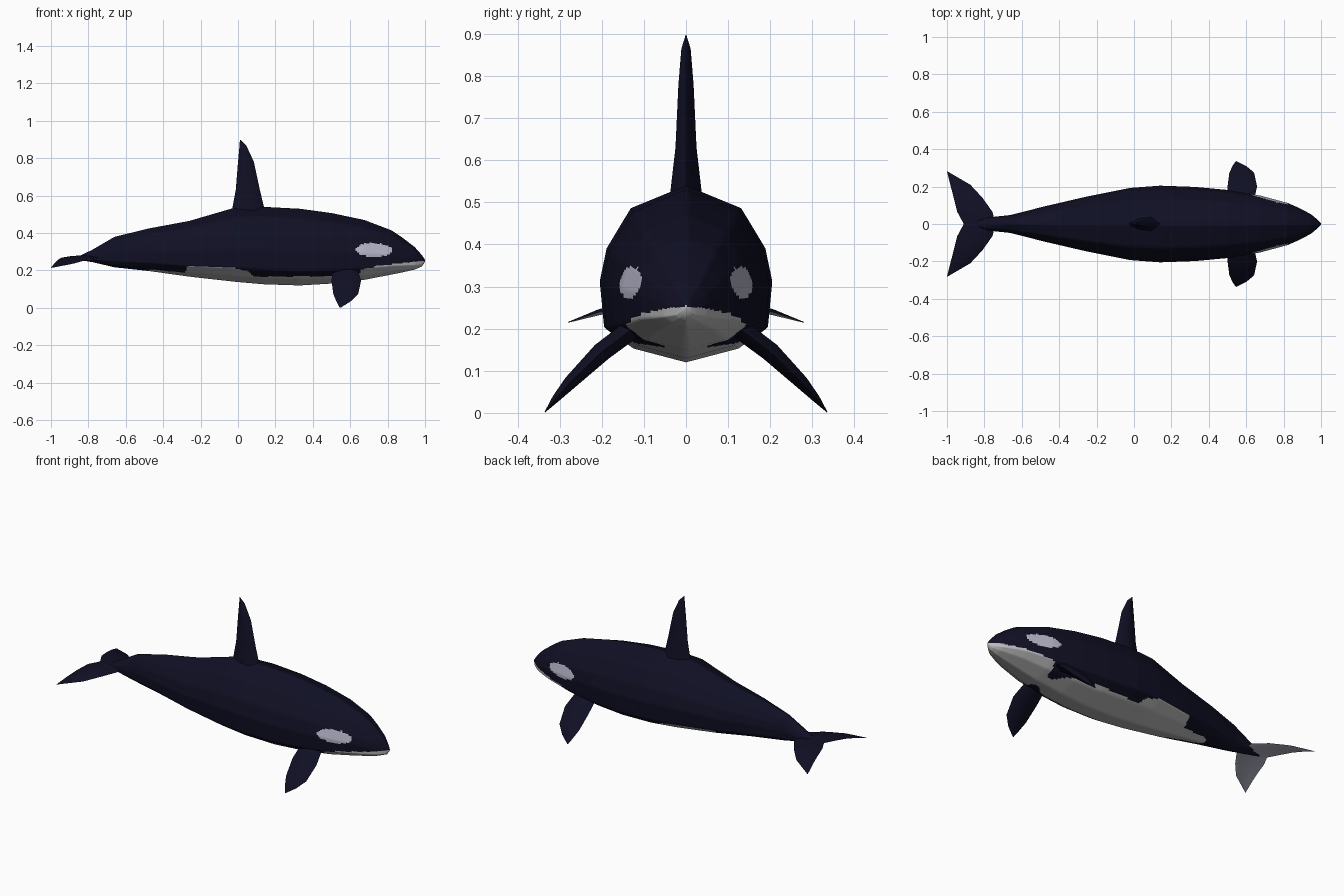
import bpy, bmesh, math

if "Cube" in bpy.data.objects:
    bpy.data.objects.remove(bpy.data.objects["Cube"])


def mat(name, c):
    m = bpy.data.materials.new(name)
    m.diffuse_color = (*c, 1)
    m.use_nodes = True
    m.node_tree.nodes["Principled BSDF"].inputs["Base Color"].default_value = m.diffuse_color
    return m


DARK = mat("blue black skin", (0.005, 0.005, 0.018))
WHITE = mat("belly white", (0.5, 0.5, 0.5))
PALE = mat("pale blue white", (0.48, 0.48, 0.6))


def lerp(table, x):
    """Piecewise linear lookup of a row (x, a, b, ...)."""
    if x <= table[0][0]:
        return table[0][1:]
    for p, q in zip(table, table[1:]):
        if x <= q[0]:
            t = (x - p[0]) / (q[0] - p[0])
            return tuple(a + (b - a) * t for a, b in zip(p[1:], q[1:]))
    return table[-1][1:]


def loft(name, rings, mats, rule=None, angle=50):
    """Skin closed rings, cap the ends and colour faces by a rule."""
    bm = bmesh.new()
    vs = [[bm.verts.new(p) for p in r] for r in rings]
    n = len(rings[0])
    for a, b in zip(vs, vs[1:]):
        for i in range(n):
            j = (i + 1) % n
            bm.faces.new((a[i], a[j], b[j], b[i]))
    bm.faces.new(vs[0])
    bm.faces.new(vs[-1])
    bmesh.ops.recalc_face_normals(bm, faces=bm.faces[:])
    bm.normal_update()
    if rule:
        for f in bm.faces:
            f.material_index = rule(f)
    me = bpy.data.meshes.new(name)
    bm.to_mesh(me)
    bm.free()
    for m in mats:
        me.materials.append(m)
    ob = bpy.data.objects.new(name, me)
    bpy.context.collection.objects.link(ob)
    bpy.ops.object.select_all(action='DESELECT')
    ob.select_set(True)
    bpy.context.view_layer.objects.active = ob
    bpy.ops.object.shade_smooth_by_angle(angle=math.radians(angle))
    return ob


# Body: x, top z, bottom z, half width
BODY = [(-.86, .272, .258, .015), (-.78, .31, .245, .035), (-.66, .38, .217, .048),
        (-.475, .425, .197, .095), (-.26, .465, .167, .145), (-.02, .535, .14, .193),
        (.14, .54, .126, .205), (.33, .53, .12, .198), (.5, .507, .13, .182),
        (.675, .47, .15, .152), (.82, .415, .178, .113), (.88, .375, .19, .087),
        (.945, .325, .205, .053), (.985, .28, .222, .02), (1.0, .257, .247, .003)]
# Half cross-section: parameter, width factor, height factor
SECTION = [(0, 0, 1), (1, .64, .87), (2, .92, .64), (3, 1, .45),
           (4, .95, .19), (5, .63, .08), (6, 0, 0)]
# Height of the upper edge of the white belly along x
BELLY = [(-.5, .19), (-.47, .206), (-.28, .188), (-.275, .222), (-.04, .217),
         (.05, .197), (.09, .166), (.49, .17), (.6, .157), (.64, .16),
         (.66, .205), (.78, .23), (1.0, .252)]


def body_ring(x):
    top, bot, w = lerp(BODY, x)
    k = 8
    half = [lerp(SECTION, i / k) for i in range(6 * k + 1)]
    pts = half + [(-a, b) for a, b in half[-2:0:-1]]
    return [(x, a * w, bot + b * (top - bot)) for a, b in pts]


def body_colour(f):
    c = f.calc_center_median()
    dx = c.x - .728
    dz = c.z - .31 + dx * .03
    if (dx / .098) ** 2 + (dz / .037) ** 2 < 1:
        return 2                       # eye patch
    if c.x > -.5 and c.z < lerp(BELLY, c.x)[0]:
        return 1                       # belly and chin
    return 0


STEPS = 200
loft("body", [body_ring(-.86 + 1.86 * i / STEPS) for i in range(STEPS + 1)],
     [DARK, WHITE, PALE], body_colour, 80)


def fin_ring(front, back, centre, normal, thick):
    """Lens section running along x; centre and normal lie in the yz plane."""
    prof = [(0, 0), (.3, 1), (.7, .75), (1, 0), (.7, -.75), (.3, -1)]
    return [(front + (back - front) * u, centre[0] + normal[0] * v * thick,
             centre[1] + normal[1] * v * thick) for u, v in prof]


# Dorsal fin: z, front x, back x, half thickness
DORSAL = [(.47, .165, -.04, .042), (.535, .14, -.03, .036), (.63, .117, -.012, .025),
          (.78, .085, 0, .018), (.865, .046, .008, .011), (.897, .014, .01, .001)]
loft("dorsal_fin", [fin_ring(a, b, (0, z), (1, 0), t) for z, a, b, t in DORSAL], [DARK])

# Side fins: y, z, front x, back x, half thickness
FLIPPER = [(.12, .205, .64, .505, .024), (.2, .145, .658, .5, .023),
           (.275, .072, .642, .51, .016), (.31, .033, .6, .527, .009),
           (.335, .002, .55, .543, .001)]
# Tail flukes: same columns
FLUKE = [(0, .268, -.74, -.91, .013), (.065, .268, -.757, -.945, .013),
         (.14, .256, -.81, -.964, .01), (.21, .238, -.875, -.982, .007),
         (.28, .215, -.995, -1.0, .001)]
r = math.sqrt(.5)
for s, side in ((1, "back"), (-1, "front")):
    loft("flipper_" + side,
         [fin_ring(a, b, (s * y, z), (s * r, r), t) for y, z, a, b, t in FLIPPER], [DARK])
    loft("tail_fluke_" + side,
         [fin_ring(a, b, (s * y, z), (0, 1), t) for y, z, a, b, t in FLUKE],
         [DARK, PALE], lambda f: 1 if f.normal.z < -.3 else 0)
